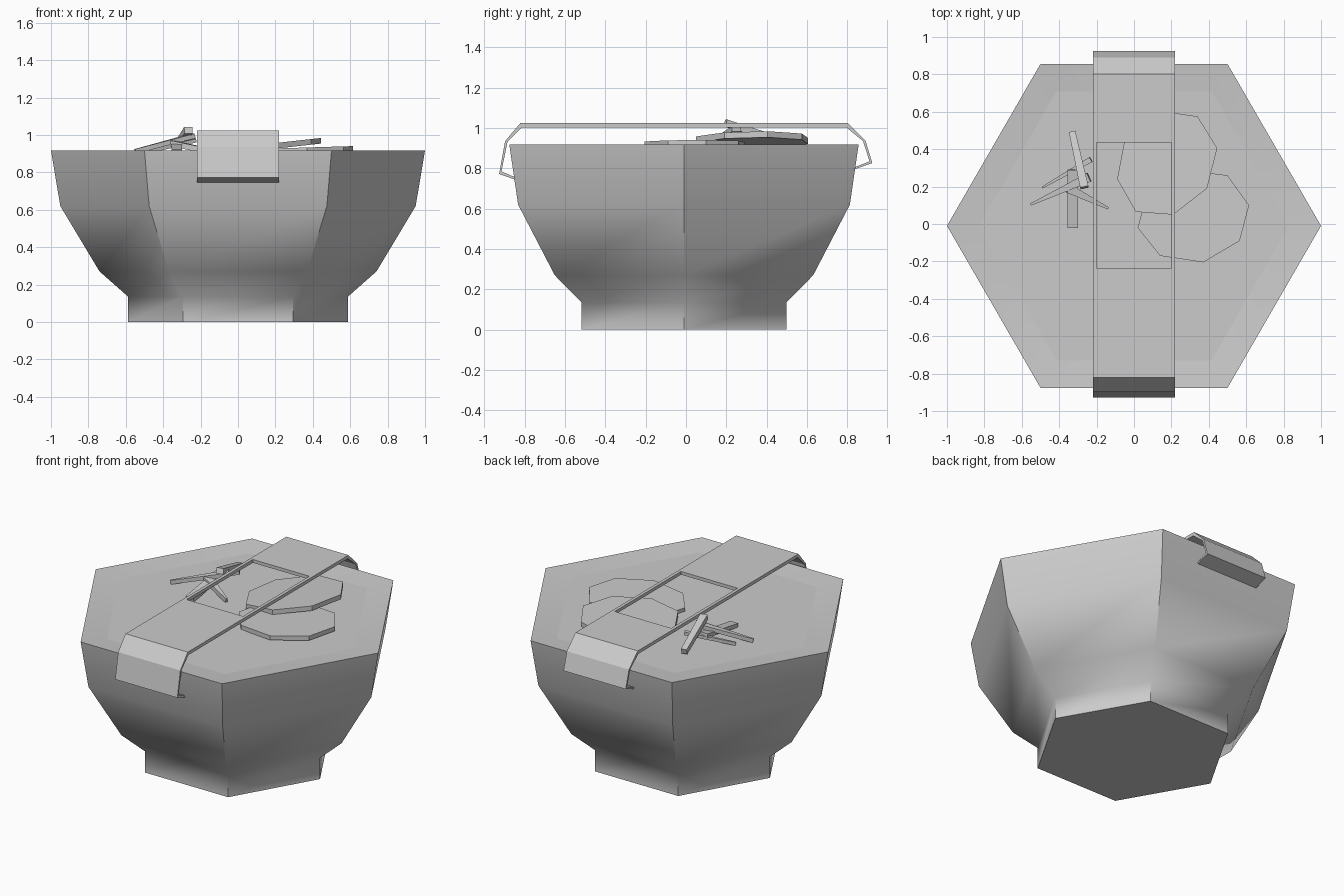
import bpy, bmesh, math
from mathutils import Vector

if "Cube" in bpy.data.objects:
    bpy.data.objects.remove(bpy.data.objects["Cube"])

CY = -0.01  # bowl centre in y


def make(name, bm):
    bmesh.ops.recalc_face_normals(bm, faces=bm.faces)
    me = bpy.data.meshes.new(name)
    bm.to_mesh(me)
    bm.free()
    ob = bpy.data.objects.new(name, me)
    bpy.context.collection.objects.link(ob)
    return ob


def hexagon(bm, r, z):
    return [bm.verts.new((r * math.cos(i * math.pi / 3), CY + r * math.sin(i * math.pi / 3), z))
            for i in range(6)]


def prism(name, lower, upper):
    bm = bmesh.new()
    a = [bm.verts.new(p) for p in lower]
    b = [bm.verts.new(p) for p in upper]
    bm.faces.new(a)
    bm.faces.new(b)
    n = len(a)
    for i in range(n):
        j = (i + 1) % n
        bm.faces.new((a[i], a[j], b[j], b[i]))
    return make(name, bm)


# Six-sided bowl with a foot and a broad inner lip
bm = bmesh.new()
profile = [(0.587, 0), (0.587, 0.135), (0.74, 0.27), (0.95, 0.62), (1.0, 0.917), (0.83, 0.90)]
rings = [hexagon(bm, r, z) for r, z in profile]
bm.faces.new(rings[0])
for a, b in zip(rings, rings[1:]):
    for i in range(6):
        j = (i + 1) % 6
        bm.faces.new((a[i], a[j], b[j], b[i]))
bowl = make("bowl", bm)
bpy.context.view_layer.objects.active = bowl
bowl.select_set(True)
bpy.ops.object.shade_smooth_by_angle(angle=math.radians(50))
bowl.select_set(False)

# Soup surface
bm = bmesh.new()
bm.faces.new(hexagon(bm, 0.83, 0.90))
soup = make("soup", bm)
if soup.data.polygons[0].normal.z < 0:
    soup.data.flip_normals()

# Bent strap over the bowl, with a window cut through its top
outer = [(-0.85, 0.745), (-0.927, 0.772), (-0.897, 0.935), (-0.822, 1.024),
         (0.802, 1.024), (0.89, 0.938), (0.924, 0.826), (0.832, 0.794)]
inner = [(-0.85, 0.757), (-0.915, 0.785), (-0.885, 0.932), (-0.815, 1.003),
         (0.795, 1.003), (0.878, 0.935), (0.910, 0.835), (0.832, 0.804)]
loop = outer + inner[::-1]
strap = prism("strap", [(-0.22, y, z) for y, z in loop], [(0.22, y, z) for y, z in loop])
bpy.ops.mesh.primitive_cube_add(size=1, location=(0, 0.1, 1.013))
cutter = bpy.context.object
cutter.name = "window_cutter"
cutter.scale = (0.40, 0.67, 0.1)
mod = strap.modifiers.new("window", 'BOOLEAN')
mod.operation = 'DIFFERENCE'
mod.solver = 'EXACT'
mod.object = cutter
bpy.context.view_layer.objects.active = strap
bpy.ops.object.modifier_apply(modifier="window")
bpy.data.objects.remove(cutter)


# Tilted eight-sided slices
def food_slice(name, pts, x0, z0, slope, t):
    top = [Vector((x, y, z0 + slope * (x - x0))) for x, y in pts]
    prism(name, [p - Vector((0, 0, t)) for p in top], top)


food_slice("upper_slice", [(0.34, 0.575), (0.445, 0.405), (0.39, 0.19), (0.21, 0.05),
                           (0.01, 0.065), (-0.09, 0.24), (-0.05, 0.45), (0.14, 0.605)],
           0.2, 0.957, 0.11, 0.03)
food_slice("lower_slice", [(0.50, 0.26), (0.615, 0.10), (0.565, -0.09), (0.37, -0.205),
                           (0.14, -0.17), (0.02, -0.02), (0.07, 0.17), (0.27, 0.29)],
           0.6, 0.94, 0.03, 0.028)


# Garnish strips: bars between two points, width w0 to w1
def strip(name, a, b, w0, w1, t):
    a, b = Vector(a), Vector(b)
    d = (b - a).normalized()
    side = d.cross(Vector((0, 0, 1))).normalized()
    up = side.cross(d)
    end = lambda p, w: [p + side * w * s / 2 + up * t * u / 2
                        for s, u in ((-1, -1), (1, -1), (1, 1), (-1, 1))]
    prism(name, end(a, w0), end(b, w1))


strip("strip_1", (-0.55, 0.105, 0.912), (-0.24, 0.25, 0.995), 0.012, 0.05, 0.025)
strip("strip_2", (-0.33, 0.49, 0.93), (-0.265, 0.195, 1.025), 0.035, 0.045, 0.035)
strip("strip_3", (-0.35, 0.19, 0.955), (-0.14, 0.085, 0.91), 0.05, 0.012, 0.03)
strip("strip_4", (-0.327, -0.02, 0.91), (-0.327, 0.29, 0.96), 0.055, 0.055, 0.025)
strip("strip_5", (-0.49, 0.195, 0.91), (-0.23, 0.345, 0.97), 0.01, 0.03, 0.02)
